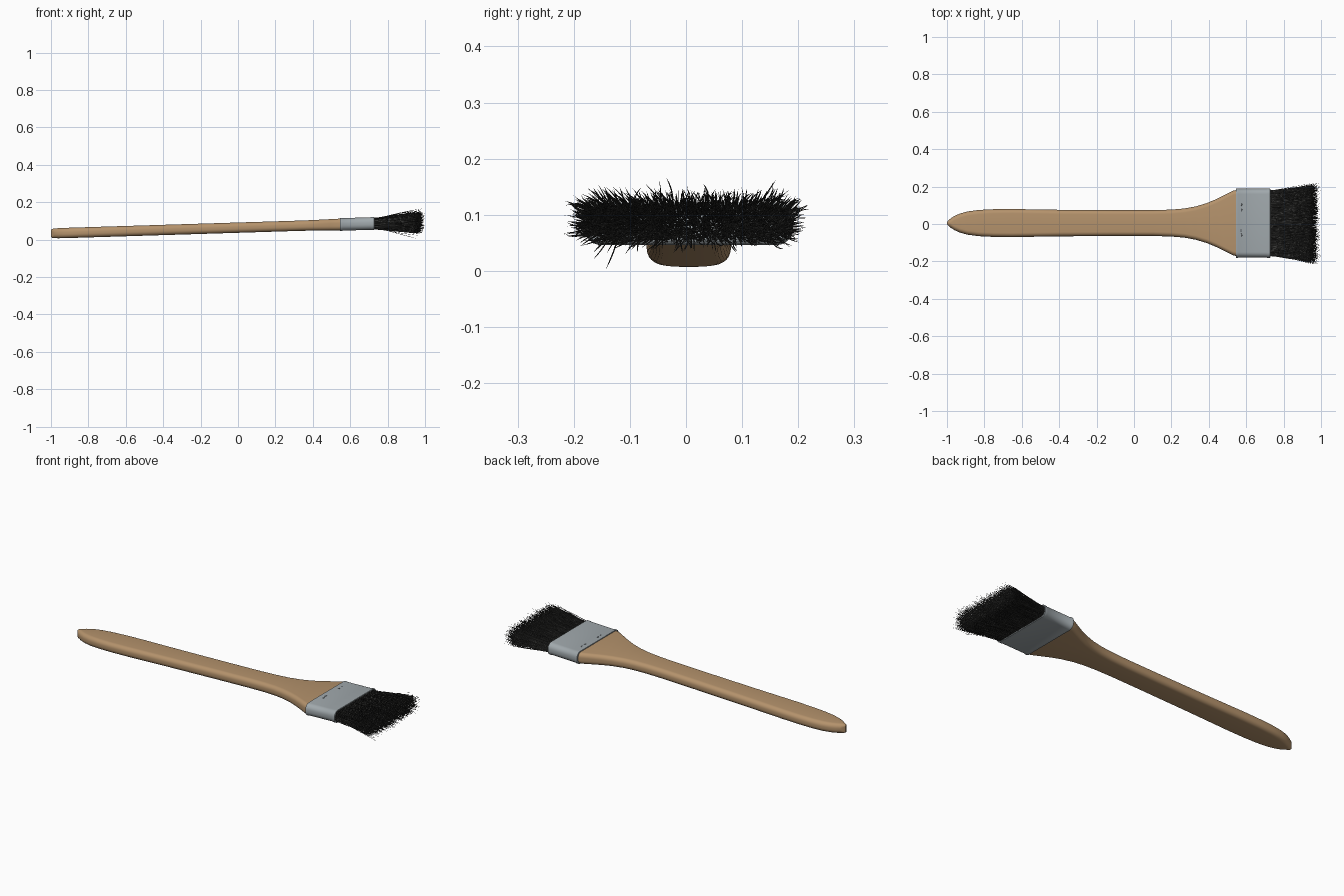
import bpy, math, random
from mathutils import Vector

if "Cube" in bpy.data.objects:
    bpy.data.objects.remove(bpy.data.objects["Cube"])

random.seed(7)


def material(name, rgb):
    m = bpy.data.materials.new(name)
    m.diffuse_color = (*rgb, 1)
    m.use_nodes = True
    m.node_tree.nodes["Principled BSDF"].inputs["Base Color"].default_value = m.diffuse_color
    return m


wood = material("wood", (0.46, 0.29, 0.15))
metal = material("metal", (0.35, 0.39, 0.41))
hair = material("hair", (0.035, 0.035, 0.033))
dark = material("dark_metal", (0.10, 0.11, 0.12))


def axis_z(x):
    """Height of the tilted centre line."""
    return 0.064 + 0.031 * x


def add_mesh(name, verts, faces, mat, angle=35):
    me = bpy.data.meshes.new(name)
    me.from_pydata(verts, [], faces)
    me.materials.append(mat)
    ob = bpy.data.objects.new(name, me)
    bpy.context.collection.objects.link(ob)
    bpy.ops.object.select_all(action='DESELECT')
    ob.select_set(True)
    bpy.context.view_layer.objects.active = ob
    bpy.ops.object.shade_smooth_by_angle(angle=math.radians(angle))
    return ob


def ring(x, w, h, r, n=7):
    """Rounded rectangle across the brush at x."""
    r = min(r, 0.95 * w, 0.95 * h)
    pts = []
    for k, (sy, sz) in enumerate([(1, 1), (-1, 1), (-1, -1), (1, -1)]):
        for i in range(n):
            a = math.pi / 2 * (k + i / (n - 1))
            pts.append((x, 0.005 + sy * (w - r) + r * math.cos(a),
                        axis_z(x) + sz * (h - r) + r * math.sin(a)))
    return pts


def loft(name, sections, mat, angle=35):
    verts, faces = [], []
    for s in sections:
        verts += ring(*s)
    n = len(verts) // len(sections)
    for j in range(len(sections) - 1):
        for i in range(n):
            a, b = j * n + i, j * n + (i + 1) % n
            faces.append((a, a + n, b + n, b))
    faces.append(tuple(range(n)))
    faces.append(tuple(reversed(range(len(verts) - n, len(verts)))))
    return add_mesh(name, verts, faces, mat, angle)


# Handle: blunt point, long slim grip, flare into the ferrule
profile = [(-1.0, .005, .019), (-.993, .014, .024), (-.98, .025, .026), (-.96, .038, .027),
           (-.93, .051, .0275), (-.89, .062, .0275), (-.83, .070, .0275), (-.75, .074, .0275),
           (-.65, .075, .0275), (-.4, .071, .0275), (-.1, .069, .0275), (.1, .069, .0275),
           (.2, .072, .0275), (.27, .078, .0275), (.33, .089, .0275), (.39, .107, .028),
           (.44, .128, .029), (.49, .153, .030), (.53, .173, .031), (.57, .181, .031)]
loft("handle", [(x, w, h, 0.023) for x, w, h in profile], wood)

# Ferrule: metal sleeve with rolled rims and a recessed mouth
loft("ferrule", [(.545, .180, .031, .028), (.546, .186, .035, .030), (.556, .186, .035, .030),
                 (.560, .184, .0335, .029), (.708, .184, .0335, .029), (.713, .186, .035, .030),
                 (.727, .186, .035, .030), (.729, .182, .031, .028), (.705, .181, .030, .027)], metal)

# Small crimp marks on the upper face of the ferrule
for i, (x, y) in enumerate([(.575, .075), (.575, .105), (.572, -.035), (.575, -.06)]):
    bpy.ops.mesh.primitive_uv_sphere_add(segments=12, ring_count=6, radius=1,
                                         location=(x, y, axis_z(x) + .0335))
    mark = bpy.context.object
    mark.name = f"crimp_mark_{i + 1}"
    mark.scale = (.004, .009, .0015)
    mark.data.materials.append(dark)

# Bristles: tapered, gently curled strands fanning out of the mouth
verts, faces = [], []
SEGS, SIDES = 5, 3


def strand(root, tip, curl, radius):
    base = len(verts)
    for s in range(SEGS):
        t = s / SEGS
        f = max(0, t - .12) / .88
        p = Vector((root.x + (tip.x - root.x) * t,
                    root.y + (tip.y - root.y) * f ** 1.25,
                    root.z + (tip.z - root.z) * f ** 1.1))
        p += curl * math.sin(math.pi * t)
        r = radius * (1 - .45 * t)
        for k in range(SIDES):
            a = 2 * math.pi * k / SIDES
            verts.append((p.x, p.y + r * math.cos(a), p.z + r * math.sin(a)))
    verts.append(tuple(tip))
    end = len(verts) - 1
    for s in range(SEGS):
        for k in range(SIDES):
            a, b = base + s * SIDES + k, base + s * SIDES + (k + 1) % SIDES
            if s < SEGS - 1:
                faces.append((a, b, b + SIDES, a + SIDES))
            else:
                faces.append((a, b, end))


for i in range(2600):
    u, v = random.uniform(-1, 1), random.uniform(-1, 1)
    if abs(u) > .9:
        v *= .75
    root = Vector((.703, .005 + .174 * u, axis_z(.703) + .027 * v))
    x = min(1.0, random.gauss(.978, .010))
    y = max(-.235, min(.235, .204 * u + random.gauss(0, .010)))
    z = axis_z(x) + max(-.075, min(.072, .046 * v + random.gauss(0, .010)))
    curl = Vector((0, random.gauss(0, .003), random.gauss(0, .003)))
    strand(root, Vector((x, y, z)), curl, random.uniform(.0013, .0020))
# One stray strand hanging low, and the longest tip
strand(Vector((.703, -.12, .066)), Vector((.97, -.143, .002)), Vector((0, 0, -.003)), .0018)
strand(Vector((.703, .02, .086)), Vector((1.0, .022, .098)), Vector((0, .002, 0)), .0018)
add_mesh("bristles", verts, faces, hair, 180)
